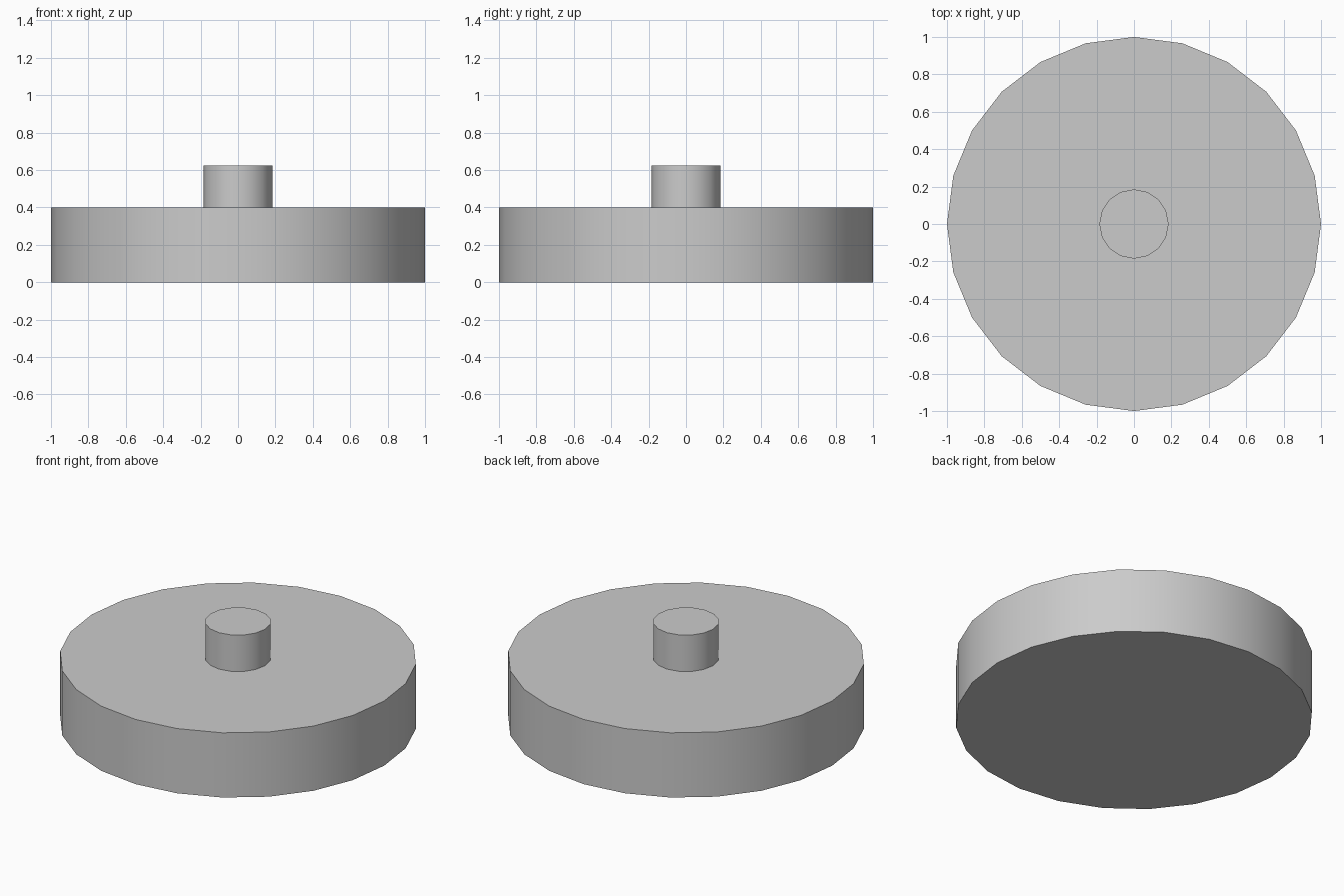
import bpy
import math

if "Cube" in bpy.data.objects:
    bpy.data.objects.remove(bpy.data.objects["Cube"])


def disc(name, radius, z0, z1, sides):
    """Upright cylinder between two heights, smooth sides and sharp rims."""
    bpy.ops.mesh.primitive_cylinder_add(
        vertices=sides, radius=radius, depth=z1 - z0,
        location=(0, 0, (z0 + z1) / 2))
    ob = bpy.context.object
    ob.name = name
    bpy.ops.object.shade_smooth_by_angle(angle=math.radians(35))
    return ob


# Wide round base
disc("base", 1.0, 0.0, 0.4, 24)

# Small central knob standing on the base
disc("knob", 0.185, 0.4, 0.625, 16)
